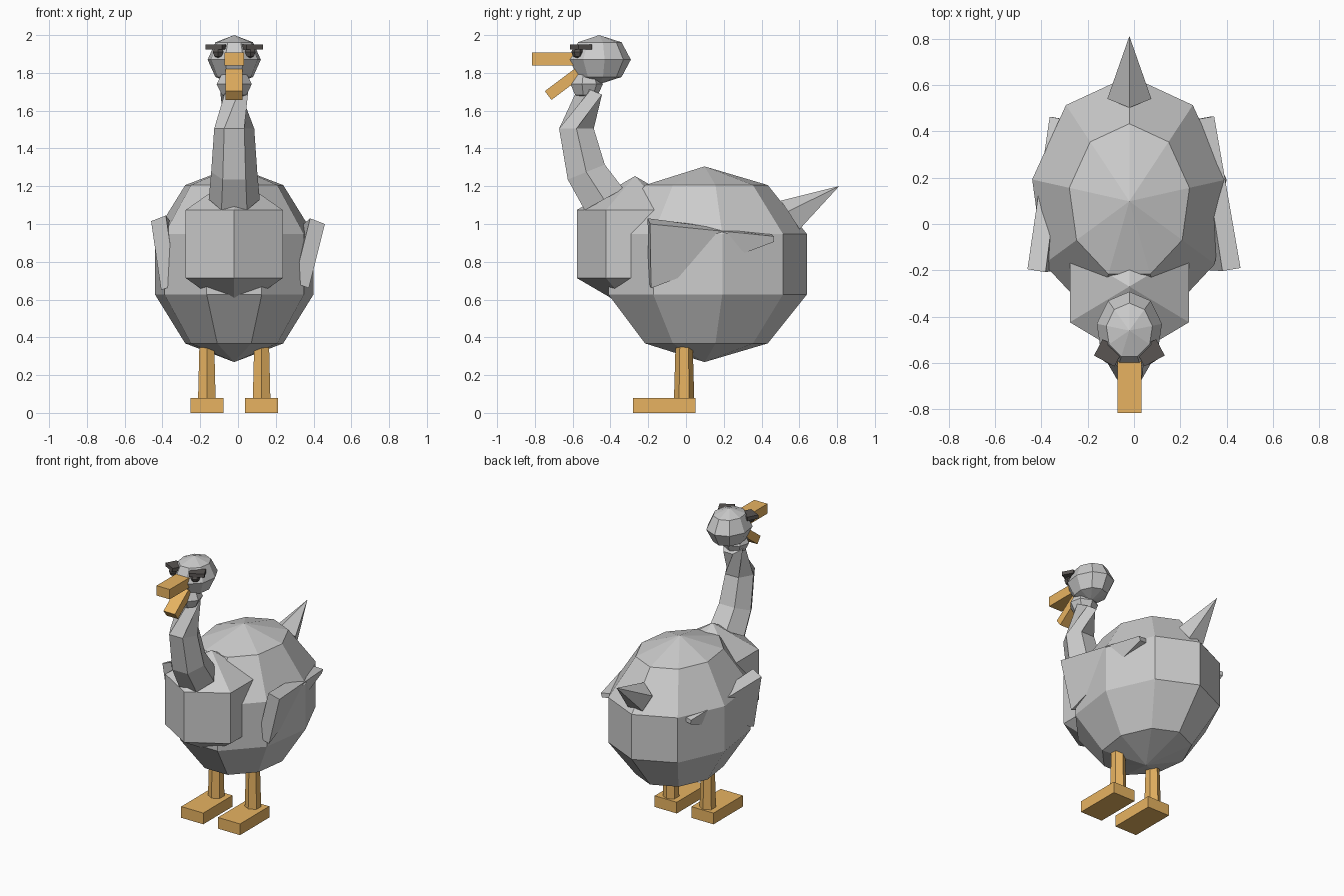
import bpy
from math import sin, cos, pi, radians
from mathutils import Vector, Matrix

if "Cube" in bpy.data.objects:
    bpy.data.objects.remove(bpy.data.objects["Cube"])

CX = -0.02  # body mid-plane


def material(name, rgb):
    m = bpy.data.materials.new(name)
    m.diffuse_color = (*rgb, 1)
    m.use_nodes = True
    m.node_tree.nodes["Principled BSDF"].inputs["Base Color"].default_value = m.diffuse_color
    return m


ORANGE = material("orange", (0.80, 0.45, 0.12))
DARK = material("dark", (0.10, 0.09, 0.085))


def make(name, verts, faces, mat=None):
    me = bpy.data.meshes.new(name)
    me.from_pydata([tuple(v) for v in verts], [], faces)
    ob = bpy.data.objects.new(name, me)
    bpy.context.collection.objects.link(ob)
    if mat:
        me.materials.append(mat)
    return ob


def ball(name, c, r, seg, rings, mat=None, start=pi / 2):
    """Low-poly ellipsoid with its first column at angle start."""
    c = Vector(c)
    v = [c + Vector((0, 0, r[2])), c - Vector((0, 0, r[2]))]
    for i in range(1, rings):
        t = pi * i / rings
        for k in range(seg):
            a = start + 2 * pi * k / seg
            v.append(c + Vector((r[0] * sin(t) * cos(a), r[1] * sin(t) * sin(a), r[2] * cos(t))))
    f = []
    last = 2 + (rings - 2) * seg
    for k in range(seg):
        n = (k + 1) % seg
        f.append((0, 2 + k, 2 + n))
        f.append((1, last + n, last + k))
        for i in range(rings - 2):
            b = 2 + i * seg
            f.append((b + k, b + seg + k, b + seg + n, b + n))
    return make(name, v, f, mat)


def tube(name, path, seg, mat=None, start=0.0):
    """Loft rings given as (x, y, z, radius, tilt about x, twist)."""
    v, f = [], []
    for x, y, z, r, tilt, twist in path:
        rot = Matrix.Rotation(radians(tilt), 3, 'X')
        for k in range(seg):
            a = start + radians(twist) + 2 * pi * k / seg
            v.append(Vector((x, y, z)) + rot @ Vector((r * cos(a), r * sin(a), 0)))
    for i in range(len(path) - 1):
        b = i * seg
        for k in range(seg):
            n = (k + 1) % seg
            f.append((b + k, b + n, b + seg + n, b + seg + k))
    f.append(tuple(reversed(range(seg))))
    f.append(tuple(range(len(v) - seg, len(v))))
    return make(name, v, f, mat)


BOX_FACES = [(0, 2, 3, 1), (4, 5, 7, 6), (0, 1, 5, 4), (2, 6, 7, 3), (0, 4, 6, 2), (1, 3, 7, 5)]


def box(name, c, size, mat=None, rot=(0, 'X')):
    m = Matrix.Rotation(radians(rot[0]), 3, rot[1])
    v = [Vector(c) + m @ Vector((sx * size[0] / 2, sy * size[1] / 2, sz * size[2] / 2))
         for sx in (-1, 1) for sy in (-1, 1) for sz in (-1, 1)]
    f = [(0, 1, 3, 2), (4, 6, 7, 5), (0, 4, 5, 1), (2, 3, 7, 6), (0, 2, 6, 4), (1, 5, 7, 3)]
    return make(name, v, f, mat)


# Body, chest, head and jaw
ball("body", (CX, 0.098, 0.787), (0.448, 0.57, 0.518), 9, 5)
ball("chest", (CX, -0.27, 0.894), (0.343, 0.356, 0.36), 6, 3)
ball("head", (CX, -0.46, 1.87), (0.143, 0.168, 0.13), 9, 4)
ball("jaw", (CX, -0.53, 1.74), (0.095, 0.09, 0.08), 7, 4)

# Neck: hexagonal rings following an S curve, twisting near the top
tube("neck", [
    (CX, -0.434, 1.13, 0.135, 29, 0),
    (CX, -0.528, 1.275, 0.122, 22, 0),
    (CX, -0.58, 1.505, 0.106, 0, 0),
    (CX, -0.505, 1.71, 0.075, -22, 60),
], 6)

# Tail: five-sided spike with a flat edge on top
tube("tail", [
    (CX, 0.557, 1.04, 0.10, -57, 0),
    (CX, 0.81, 1.20, 0.0005, -57, 0),
], 5, start=pi / 2 + pi / 5)

# Beak
box("upper_beak", (CX, -0.68, 1.873), (0.104, 0.27, 0.07), ORANGE)
box("lower_beak", (CX, -0.634, 1.752), (0.09, 0.24, 0.058), ORANGE, (36.9, 'X'))


# Wings: flat wedges, tall at the front and thin at the back
def wing(name, front, back, s):
    v = []
    for pts, inset in ((front, (-0.078 * s, -0.013, 0.03)), (back, (-0.066 * s, -0.012, 0.01))):
        for p in pts:
            v += [Vector(p), Vector(p) + Vector(inset)]
    f = BOX_FACES if s < 0 else [tuple(reversed(q)) for q in BOX_FACES]
    return make(name, v, f)


wing("right_wing", [(0.46, -0.19, 1.0), (0.375, -0.185, 0.66)],
     [(0.346, 0.465, 0.935), (0.337, 0.465, 0.905)], 1)
wing("left_wing", [(-0.46, -0.195, 1.015), (-0.407, -0.185, 0.65)],
     [(-0.364, 0.463, 0.93), (-0.36, 0.463, 0.90)], -1)

# Paired parts
for side, s in (("left", -1), ("right", 1)):
    x = CX + s * 0.145
    tube(side + "_leg", [(x, -0.01, 0.06, 0.054, 0, 0), (x, -0.01, 0.45, 0.043, 0, 0)],
         6, ORANGE, start=pi / 2)
    box(side + "_foot", (x, -0.115, 0.04), (0.174, 0.33, 0.08), ORANGE)
    ball(side + "_eye", (CX + s * 0.085, -0.575, 1.91), (0.032, 0.032, 0.032), 6, 4, DARK)
    box(side + "_brow", (CX + s * 0.09, -0.556, 1.937), (0.10, 0.08, 0.026), DARK, (s * 28, 'Z'))
